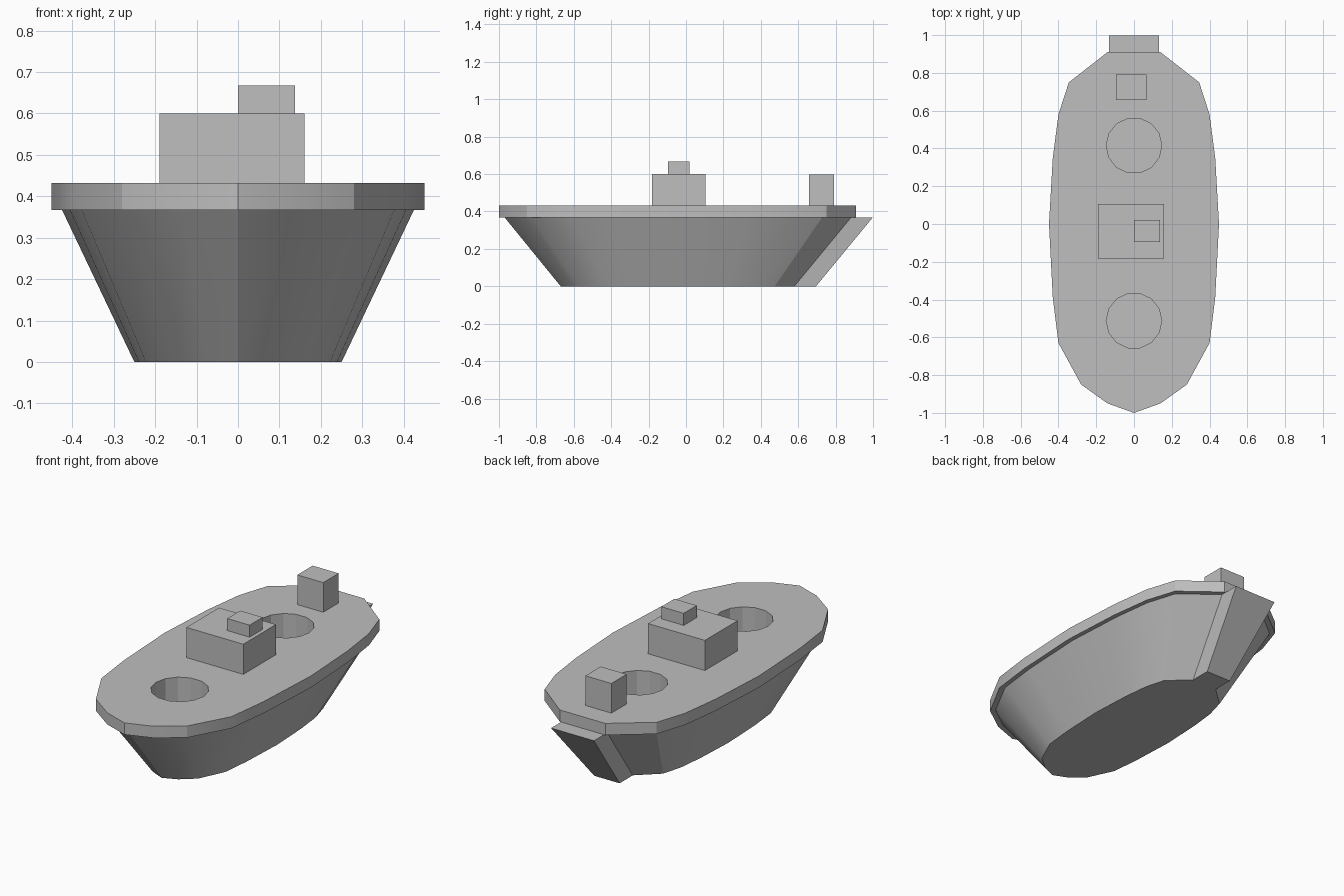
import bpy, bmesh, math

if "Cube" in bpy.data.objects:
    bpy.data.objects.remove(bpy.data.objects["Cube"], do_unlink=True)

grey = bpy.data.materials.new("plain_grey")
grey.use_nodes = True
colour = (0.52, 0.52, 0.52, 1)
grey.diffuse_color = colour
grey.node_tree.nodes["Principled BSDF"].inputs["Base Color"].default_value = colour

# Deck outline on the left side, bow to transom
HALF = [(0, -1), (0.14, -0.95), (0.28, -0.85), (0.40, -0.63), (0.43, -0.39),
        (0.45, 0), (0.43, 0.35), (0.40, 0.58), (0.345, 0.75), (0.14, 0.91)]
OUTLINE = HALF + [(-x, y) for x, y in reversed(HALF[1:])]


def ring(sx, sy, dy, z, outline=OUTLINE):
    return [(x * sx, y * sy + dy, z) for x, y in outline]


def loft(name, low, high):
    """Closed solid between two rings of equal length."""
    bm = bmesh.new()
    a = [bm.verts.new(p) for p in low]
    b = [bm.verts.new(p) for p in high]
    bm.faces.new(a)
    bm.faces.new(b)
    for i in range(len(a)):
        j = (i + 1) % len(a)
        bm.faces.new((a[i], a[j], b[j], b[i]))
    bmesh.ops.recalc_face_normals(bm, faces=bm.faces)
    mesh = bpy.data.meshes.new(name)
    bm.to_mesh(mesh)
    bm.free()
    mesh.materials.append(grey)
    ob = bpy.data.objects.new(name, mesh)
    bpy.context.collection.objects.link(ob)
    return ob


def box(name, x0, x1, y0, y1, z0, z1):
    rect = [(x0, y0), (x1, y0), (x1, y1), (x0, y1)]
    return loft(name, ring(1, 1, 0, z0, rect), ring(1, 1, 0, z1, rect))


def select_only(ob):
    bpy.ops.object.select_all(action='DESELECT')
    ob.select_set(True)
    bpy.context.view_layer.objects.active = ob


# Flared hull and overhanging deck
bottom = ring(0.556, 0.654, -0.016, 0)
gunwale = ring(0.944, 0.969, 0, 0.367)
hull = loft("hull", bottom, gunwale)
deck = loft("deck", ring(1, 1, 0, 0.367), ring(1, 1, 0, 0.432))

# Round wells sunk through the deck into the hull
for y in (0.415, -0.512):
    bpy.ops.mesh.primitive_cylinder_add(vertices=14, radius=0.147, depth=0.4,
                                        location=(0, y, 0.37),
                                        rotation=(0, 0, math.pi / 2))
    cutter = bpy.context.object
    cutter.name = "well_cutter"
    cutter.hide_render = True
    cutter.data.materials.append(grey)
    for body in (hull, deck):
        select_only(body)
        mod = body.modifiers.new("well", 'BOOLEAN')
        mod.operation = 'DIFFERENCE'
        mod.solver = 'EXACT'
        mod.object = cutter
        bpy.ops.object.modifier_apply(modifier=mod.name)
    bpy.data.objects.remove(cutter, do_unlink=True)

for body in (hull, deck):
    select_only(body)
    bpy.ops.object.shade_smooth_by_angle(angle=math.radians(25))

# Stern block pushed straight back from the transom
n = len(HALF)
transom = [bottom[n - 1], bottom[n], gunwale[n], gunwale[n - 1]]
loft("stern_block", transom, [(x, y + 0.116, z) for x, y, z in transom])

# Deck houses
box("cabin", -0.19, 0.16, -0.182, 0.105, 0.43, 0.60)
box("cabin_top", 0, 0.138, -0.095, 0.02, 0.60, 0.667)
box("aft_box", -0.095, 0.065, 0.657, 0.792, 0.43, 0.597)
